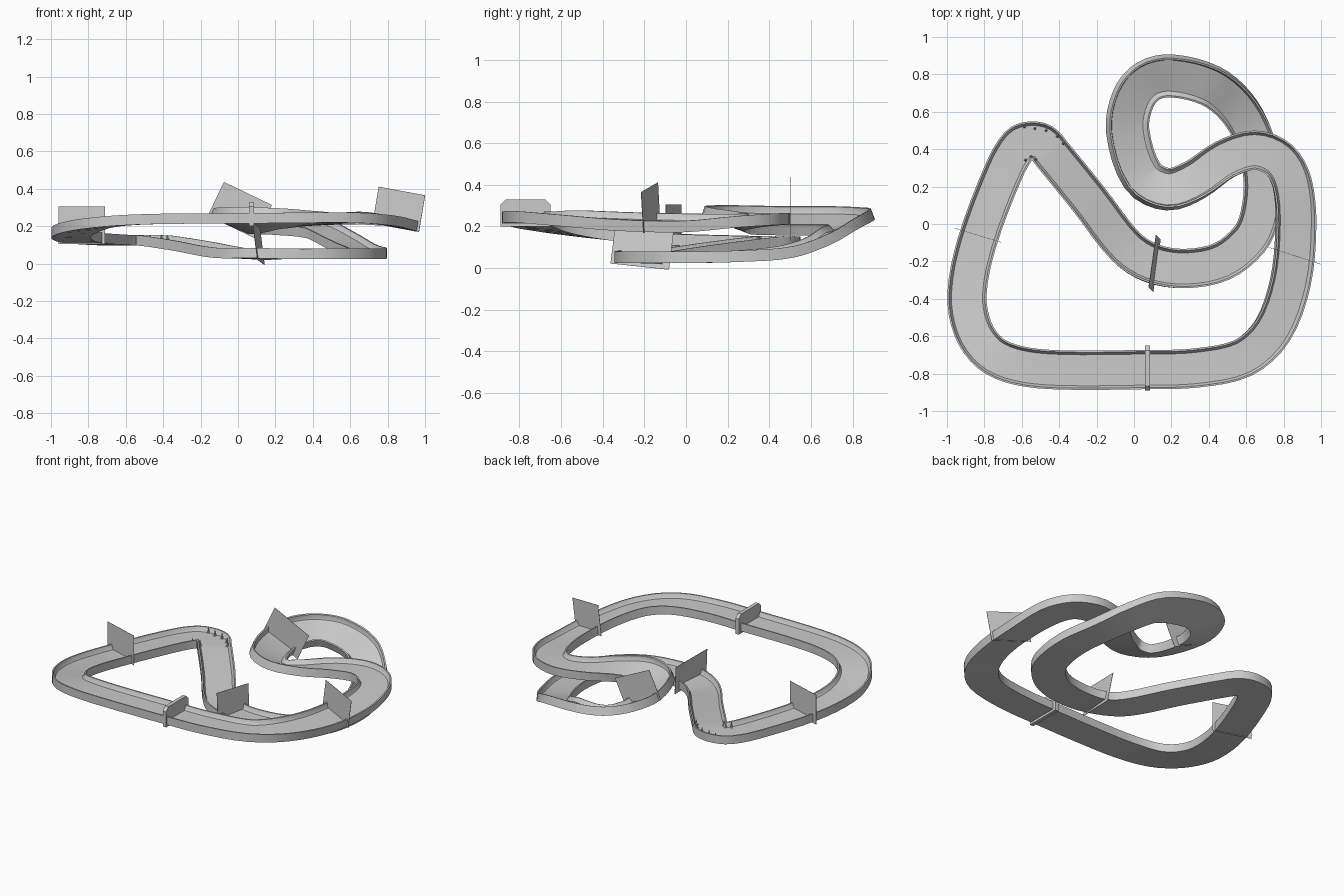
import bpy, bmesh, math
from mathutils import Vector

if "Cube" in bpy.data.objects:
    bpy.data.objects.remove(bpy.data.objects["Cube"])

grey = bpy.data.materials.new("plain_grey")
grey.diffuse_color = (0.6, 0.6, 0.6, 1)
grey.use_nodes = True
grey.node_tree.nodes["Principled BSDF"].inputs["Base Color"].default_value = grey.diffuse_color


def make_object(name, bm, smooth=False):
    bmesh.ops.recalc_face_normals(bm, faces=bm.faces)
    me = bpy.data.meshes.new(name)
    bm.to_mesh(me)
    bm.free()
    me.materials.append(grey)
    ob = bpy.data.objects.new(name, me)
    bpy.context.collection.objects.link(ob)
    if smooth:
        bpy.ops.object.select_all(action='DESELECT')
        ob.select_set(True)
        bpy.context.view_layer.objects.active = ob
        bpy.ops.object.shade_smooth_by_angle(angle=math.radians(25))
    return ob


# Centre line of the circuit: x, y, road height, optional rise of the right edge
path = [
    (.07, -.778, .24), (.33, -.77, .243), (.585, -.715, .243), (.74, -.57, .238, -.01),
    (.835, -.315, .222, -.018), (.865, -.01, .215, -.018), (.845, .22, .225, -.005),
    (.775, .345, .232), (.645, .395, .235), (.485, .345, .235, -.005),
    (.325, .235, .235, -.02), (.18, .185, .235, -.035), (.045, .255, .23, -.045),
    (-.035, .5, .225, -.045), (-.005, .67, .225, -.045), (.075, .765, .222, -.042),
    (.2, .793, .217, -.04), (.41, .74, .19, -.03), (.545, .63, .125, -.015),
    (.635, .475, .075), (.69, .25, .055), (.672, .04, .05), (.615, -.085, .05),
    (.47, -.2, .05), (.275, -.238, .05), (.095, -.21, .05, -.005), (-.045, -.12, .055),
    (-.24, .13, .09), (-.435, .37, .12), (-.49, .432, .122), (-.555, .443, .122),
    (-.615, .42, .122), (-.695, .285, .125), (-.84, -.1, .137), (-.893, -.375, .16),
    (-.862, -.56, .185), (-.77, -.69, .21), (-.625, -.755, .228), (-.4, -.78, .237)]
P = [Vector((p + (0,))[:4]) for p in path]
N = len(P)
HALF = .105


def chord(i):
    return (P[(i + 1) % N].xy - P[i % N].xy).length


def tangent(i):
    return (P[(i + 1) % N] - P[(i - 1) % N]) / (chord(i) + chord(i - 1))


def sample(i, t):
    """Point and direction on the closed spline."""
    a, b, h = P[i], P[(i + 1) % N], chord(i)
    ma, mb = tangent(i) * h, tangent(i + 1) * h
    p = (a * (2*t**3 - 3*t**2 + 1) + ma * (t**3 - 2*t**2 + t)
         + b * (3*t**2 - 2*t**3) + mb * (t**3 - t**2))
    d = (a * (6*t*t - 6*t) + ma * (3*t*t - 4*t + 1)
         + b * (6*t - 6*t*t) + mb * (3*t*t - 2*t))
    return p, d


# Track: a channel section with raised kerbs swept round the path
half_section = [(HALF, -.025), (HALF, .03), (.096, .03), (.088, .006), (.083, 0)]
section = half_section + [(-u, v) for u, v in reversed(half_section)]
bm = bmesh.new()
rings = []
STEPS = 4
for i in range(N):
    for k in range(STEPS):
        p, d = sample(i, k / STEPS)
        right = Vector((d.y, -d.x, 0)).normalized()
        slope = p[3] / HALF
        up = (Vector((0, 0, 1)) - right * slope).normalized()
        side = right + Vector((0, 0, slope))
        rings.append([bm.verts.new(p.xyz + side * u + up * v) for u, v in section])
for a, b in zip(rings, rings[1:] + rings[:1]):
    for j in range(len(section)):
        k = (j + 1) % len(section)
        bm.faces.new((a[j], a[k], b[k], b[j]))
make_object("track", bm, True)


# Checkpoint panels: centre, width, pitch / roll / yaw in degrees
panels = [
    ("right_checkpoint", (.86, -.17, .29), .265, (0, 10, -18)),
    ("left_checkpoint", (-.835, -.06, .205), .26, (0, 0, -17)),
    ("lower_checkpoint", (.11, -.21, .106), .285, (-8, 6, 82)),
    ("loop_checkpoint", (.01, .5, .285), .285, (0, 25.6, 0))]
for name, centre, width, turn in panels:
    bm = bmesh.new()
    bmesh.ops.create_cube(bm, size=1)
    bmesh.ops.scale(bm, vec=(width, .002, .2), verts=bm.verts)
    ob = make_object(name, bm)
    ob.location = centre
    ob.rotation_euler = [math.radians(a) for a in turn]

# Start gate: chamfered slab across the straight
bm = bmesh.new()
outline = [(-.89, .2), (-.65, .2), (-.65, .305), (-.675, .33), (-.865, .33), (-.89, .305)]
face = bm.faces.new([bm.verts.new((.06, y, z)) for y, z in outline])
new = bmesh.ops.extrude_face_region(bm, geom=[face])["geom"]
bmesh.ops.translate(bm, vec=(.025, 0, 0),
                    verts=[g for g in new if isinstance(g, bmesh.types.BMVert)])
# keep the starting cap so the slab is closed
if face.is_valid is False:
    bmesh.ops.holes_fill(bm, edges=bm.edges)
make_object("start_gate", bm)

# Traffic cones round the tight corner
cones = [(-.585, .52), (-.53, .51), (-.47, .5), (-.41, .468), (-.378, .43),
         (-.58, .342), (-.55, .36), (-.525, .345)]
for n, (x, y) in enumerate(cones):
    bm = bmesh.new()
    bmesh.ops.create_cone(bm, cap_ends=True, segments=8, radius1=.008, radius2=.002, depth=.034)
    bmesh.ops.translate(bm, vec=(0, 0, .017), verts=bm.verts)
    base = bmesh.ops.create_cube(bm, size=1)["verts"]
    bmesh.ops.scale(bm, vec=(.018, .018, .004), verts=base)
    bmesh.ops.translate(bm, vec=(0, 0, .002), verts=base)
    make_object("cone_%d" % (n + 1), bm).location = (x, y, .12)
